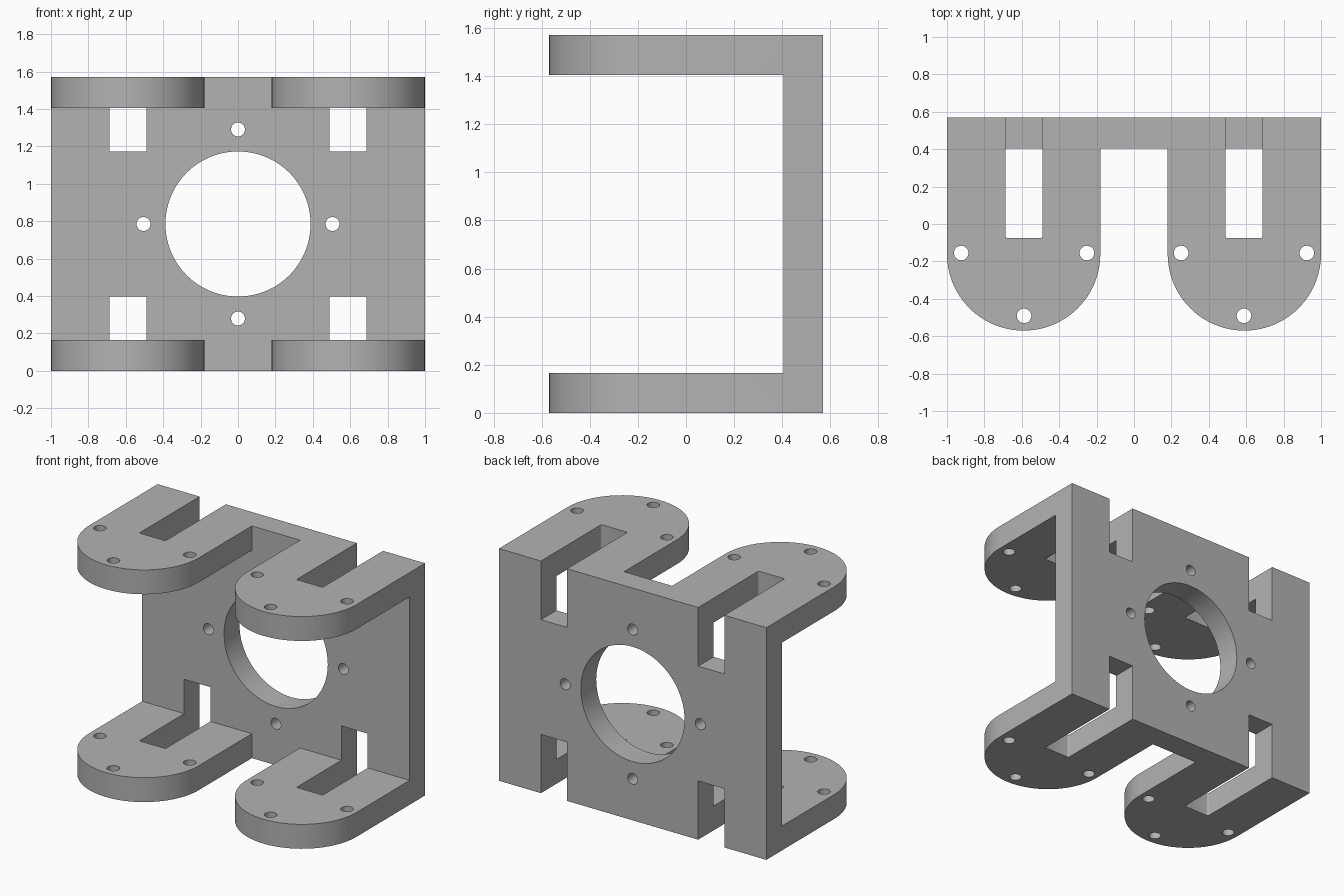
import bpy
import bmesh
from math import sin, cos, pi, radians

if "Cube" in bpy.data.objects:
    bpy.data.objects.remove(bpy.data.objects["Cube"])

HALF_Y, HEIGHT, THICK = 0.57, 1.57, 0.165
WALL_Y = HALF_Y - THICK            # inner face of the back plate
EAR_X, EAR_R = 0.59, 0.41          # ear centre and radius
EAR_Y = EAR_R - HALF_Y             # centre of the rounded ear end
MID_Z = HEIGHT / 2

grey = bpy.data.materials.new("bracket grey")
grey.use_nodes = True
grey.diffuse_color = (0.45, 0.45, 0.45, 1)
grey.node_tree.nodes["Principled BSDF"].inputs["Base Color"].default_value = grey.diffuse_color


def prism(name, points, z0, z1):
    """Extrude a counter-clockwise outline upwards."""
    bm = bmesh.new()
    base = bm.faces.new([bm.verts.new((x, y, z0)) for x, y in points])
    top = bmesh.ops.extrude_face_region(bm, geom=[base])["geom"]
    verts = [v for v in top if isinstance(v, bmesh.types.BMVert)]
    bmesh.ops.translate(bm, verts=verts, vec=(0, 0, z1 - z0))
    bmesh.ops.recalc_face_normals(bm, faces=bm.faces)
    mesh = bpy.data.meshes.new(name)
    bm.to_mesh(mesh)
    bm.free()
    obj = bpy.data.objects.new(name, mesh)
    bpy.context.collection.objects.link(obj)
    mesh.materials.append(grey)
    return obj


def arc(cx, cy, r, start, end, steps):
    angles = [start + (end - start) * i / steps for i in range(steps + 1)]
    return [(cx + r * cos(a), cy + r * sin(a)) for a in angles]


def cut(target, cutter):
    mod = target.modifiers.new("cut", "BOOLEAN")
    mod.operation, mod.solver, mod.object = "DIFFERENCE", "EXACT", cutter
    bpy.context.view_layer.objects.active = target
    bpy.ops.object.modifier_apply(modifier=mod.name)
    bpy.data.objects.remove(cutter)


def drill(target, x, y, r, steps=32):
    """Vertical hole through the whole height."""
    ring = arc(x, y, r, 0, 2 * pi, steps)[:-1]
    cut(target, prism("drill", ring, -0.5, 2))


def bore(target, x, z, r, steps=32):
    """Hole through the back plate along y."""
    ring = arc(x, -z, r, 0, 2 * pi, steps)[:-1]
    cutter = prism("bore", ring, 0.2, 0.8)
    for v in cutter.data.vertices:
        px, py, pz = v.co
        v.co = (px, pz, -py)
    cut(target, cutter)


# Footprint: back plate with two rounded ears
outline = [(1, HALF_Y), (-1, HALF_Y)]
outline += arc(-EAR_X, EAR_Y, EAR_R, pi, 2 * pi, 48)
outline += [(-EAR_X + EAR_R, WALL_Y), (EAR_X - EAR_R, WALL_Y)]
outline += arc(EAR_X, EAR_Y, EAR_R, pi, 2 * pi, 48)
bracket = prism("motor_bracket", outline, 0, HEIGHT)

# Open space between the upper and lower ears
cut(bracket, prism("opening", [(-2, -2), (2, -2), (2, WALL_Y), (-2, WALL_Y)],
                   THICK, HEIGHT - THICK))

# Slots running through each ear and into the back plate
for side in (-1, 1):
    x0, x1 = side * 0.588 - 0.098, side * 0.588 + 0.098
    front, r = -0.075, 0.01
    slot = [(x1, 0.8), (x0, 0.8)]
    slot += arc(x0 + r, front + r, r, pi, 1.5 * pi, 4)
    slot += arc(x1 - r, front + r, r, 1.5 * pi, 2 * pi, 4)
    for z0, z1 in ((-0.3, 0.397), (HEIGHT - 0.397, 2)):
        cut(bracket, prism("slot", slot, z0, z1))

    # Three screw holes around each rounded end
    for dx, dy in ((-0.336, 0), (0.336, 0), (0, -0.336)):
        drill(bracket, side * 0.588 + dx, -0.155 + dy, 0.039)

# Large centre opening with four screw holes around it
bore(bracket, 0, MID_Z, 0.388, 96)
for i in range(4):
    a = i * pi / 2
    bore(bracket, 0.505 * cos(a), MID_Z + 0.505 * sin(a), 0.037)

bpy.ops.object.select_all(action="DESELECT")
bracket.select_set(True)
bpy.context.view_layer.objects.active = bracket
bpy.ops.object.shade_smooth_by_angle(angle=radians(30))
